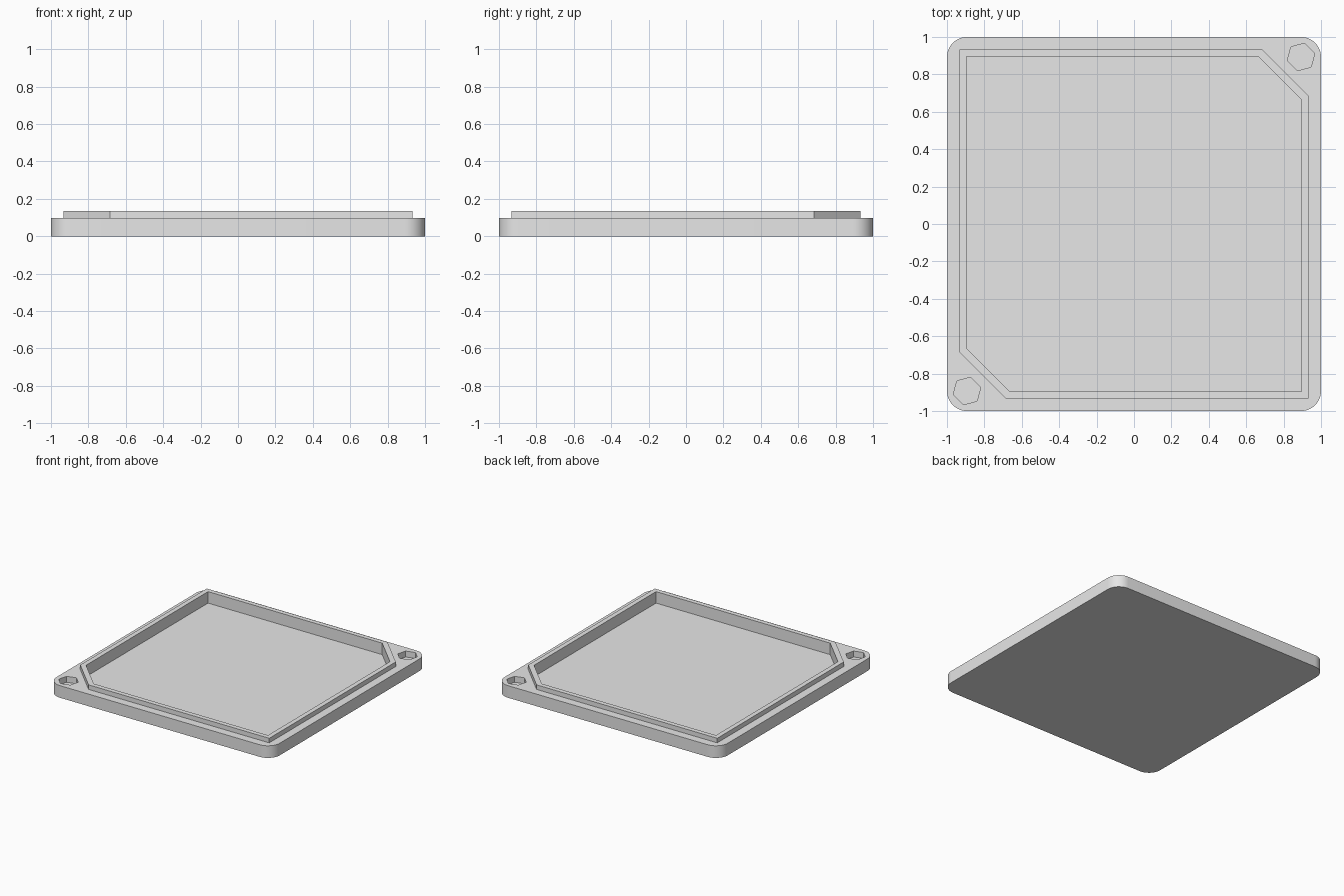
import bpy, bmesh, math

if "Cube" in bpy.data.objects:
    bpy.data.objects.remove(bpy.data.objects["Cube"])

BASE_TOP, LIP_TOP, FLOOR = 0.098, 0.135, 0.042

grey = bpy.data.materials.new("light grey")
grey.diffuse_color = (0.8, 0.8, 0.8, 1)
grey.use_nodes = True
grey.node_tree.nodes["Principled BSDF"].inputs["Base Color"].default_value = grey.diffuse_color


def prism(name, outline, z0, z1):
    """Extrude a closed 2D outline from z0 to z1."""
    bm = bmesh.new()
    face = bm.faces.new([bm.verts.new((x, y, z0)) for x, y in outline])
    top = bmesh.ops.extrude_face_region(bm, geom=[face])["geom"]
    verts = [v for v in top if isinstance(v, bmesh.types.BMVert)]
    bmesh.ops.translate(bm, verts=verts, vec=(0, 0, z1 - z0))
    bmesh.ops.recalc_face_normals(bm, faces=bm.faces)
    mesh = bpy.data.meshes.new(name)
    bm.to_mesh(mesh)
    bm.free()
    mesh.materials.append(grey)
    obj = bpy.data.objects.new(name, mesh)
    bpy.context.collection.objects.link(obj)
    return obj


def rounded_square(half, r, steps=12):
    pts = []
    for k, (sx, sy) in enumerate([(1, 1), (-1, 1), (-1, -1), (1, -1)]):
        for i in range(steps + 1):
            a = math.pi / 2 * (k + i / steps)
            pts.append((sx * (half - r) + r * math.cos(a),
                        sy * (half - r) + r * math.sin(a)))
    return pts


def clipped_square(h, c):
    """Square with two opposite corners cut off."""
    return [(h, c), (c, h), (-h, h), (-h, -c), (-c, -h), (h, -h)]


def combine(target, tool, operation):
    mod = target.modifiers.new(operation.lower(), 'BOOLEAN')
    mod.operation, mod.solver, mod.object = operation, 'EXACT', tool
    bpy.context.view_layer.objects.active = target
    bpy.ops.object.modifier_apply(modifier=mod.name)
    bpy.data.objects.remove(tool)


# Rounded base plate with the raised lip
lid = prism("lid", rounded_square(1.0, 0.107), 0, BASE_TOP)
combine(lid, prism("lip", clipped_square(0.933, 0.685), 0.06, LIP_TOP), 'UNION')

# Recess inside the lip
combine(lid, prism("recess", clipped_square(0.895, 0.665), FLOOR, 0.3), 'DIFFERENCE')

# Blind hexagonal nut pockets in the clipped corners
for s in (-1, 1):
    hexagon = [(s * 0.893 + 0.076 * math.cos(math.radians(15 + 60 * i)),
                s * 0.893 + 0.076 * math.sin(math.radians(15 + 60 * i)))
               for i in range(6)]
    combine(lid, prism("nut_pocket", hexagon, 0.05, 0.3), 'DIFFERENCE')

# Smooth only the rounded corners
bpy.ops.object.select_all(action='DESELECT')
lid.select_set(True)
bpy.context.view_layer.objects.active = lid
bpy.ops.object.shade_smooth_by_angle(angle=math.radians(30))
